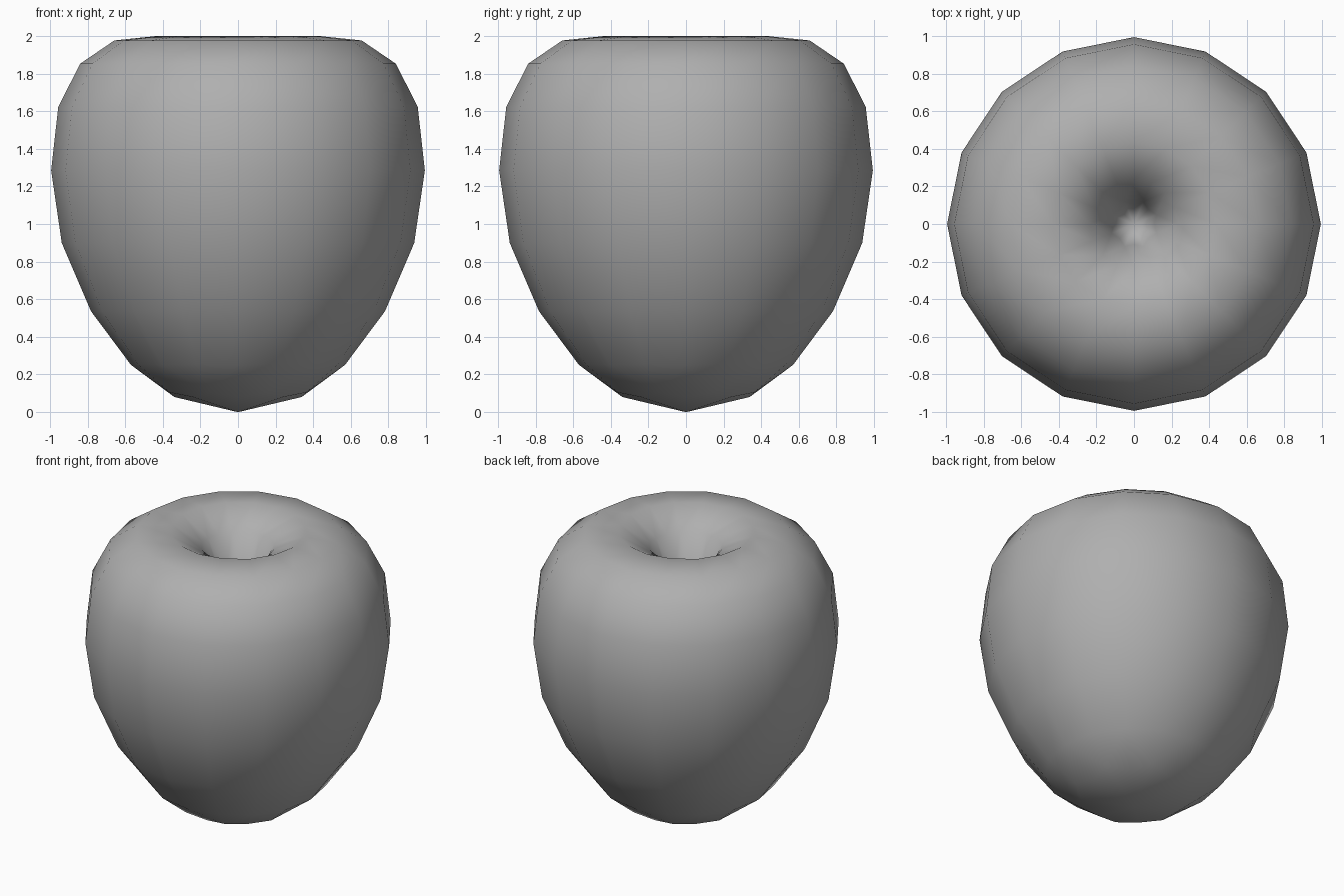
import bpy, bmesh, math

if "Cube" in bpy.data.objects:
    bpy.data.objects.remove(bpy.data.objects["Cube"])

SIDES = 8

# Control cage half profile (radius, height): bottom tip, flanks, rim, floor of the top hollow
cage = [
    (0.0, -0.093), (0.633, 0.165), (1.12, 0.881), (1.117, 1.705),
    (0.767, 2.035), (0.188, 2.01), (0.0, 1.0),
]

# Fruit body: cage turned around the z axis
bm = bmesh.new()
verts = [bm.verts.new((r, 0, z)) for r, z in cage]
edges = [bm.edges.new(pair) for pair in zip(verts, verts[1:])]
bmesh.ops.spin(bm, geom=verts + edges, cent=(0, 0, 0), axis=(0, 0, 1),
               angle=2 * math.pi, steps=SIDES, use_merge=True)
bmesh.ops.remove_doubles(bm, verts=bm.verts[:], dist=0.001)
bmesh.ops.recalc_face_normals(bm, faces=bm.faces[:])
for face in bm.faces:
    face.smooth = True

mesh = bpy.data.meshes.new("apple_body")
bm.to_mesh(mesh)
bm.free()
body = bpy.data.objects.new("apple_body", mesh)
bpy.context.collection.objects.link(body)

# One level of subdivision rounds the cage
subsurf = body.modifiers.new("rounding", 'SUBSURF')
subsurf.levels = subsurf.render_levels = 1

# Darker grey skin
skin = bpy.data.materials.new("skin")
skin.diffuse_color = (0.43, 0.43, 0.43, 1)
skin.use_nodes = True
skin.node_tree.nodes["Principled BSDF"].inputs["Base Color"].default_value = skin.diffuse_color
mesh.materials.append(skin)
